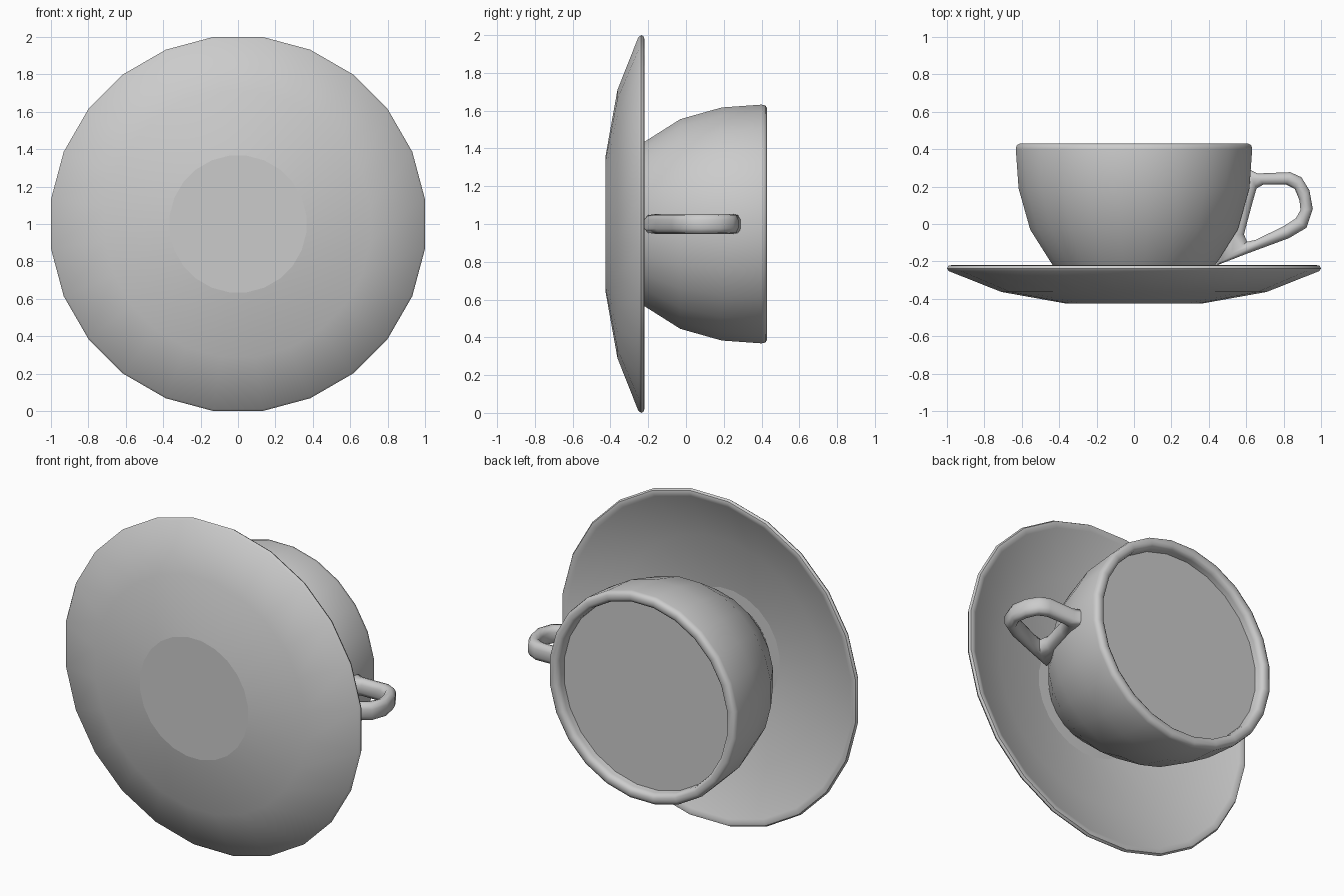
import bpy, bmesh, math
from mathutils import Vector

if "Cube" in bpy.data.objects:
    bpy.data.objects.remove(bpy.data.objects["Cube"])

SIDES = 24
HALF = math.pi / SIDES
CZ = 1.0  # height of the common axis, which runs along y


def finish(name, bm, angle=50):
    me = bpy.data.meshes.new(name)
    bm.to_mesh(me)
    bm.free()
    ob = bpy.data.objects.new(name, me)
    bpy.context.collection.objects.link(ob)
    bpy.ops.object.select_all(action='DESELECT')
    ob.select_set(True)
    bpy.context.view_layer.objects.active = ob
    bpy.ops.object.shade_smooth_by_angle(angle=math.radians(angle))
    return ob


def ring(bm, r, y):
    r /= math.cos(HALF)  # profile radii are measured across the flats
    return [bm.verts.new((r * math.cos(HALF * (2 * i + 1)), y,
                          CZ + r * math.sin(HALF * (2 * i + 1)))) for i in range(SIDES)]


def lathe(name, profile):
    """Revolve (radius, y) points about the axis, with crisp flat end caps."""
    bm = bmesh.new()
    rings = [ring(bm, r, y) for r, y in profile]
    for a, b in zip(rings, rings[1:]):
        for j in range(SIDES):
            k = (j + 1) % SIDES
            bm.faces.new((a[j], b[j], b[k], a[k]))
    bm.faces.new(ring(bm, *profile[0]))
    bm.faces.new(ring(bm, *profile[-1])[::-1])
    return finish(name, bm)


# Saucer: underside, rounded rim, dished upper face
lathe("saucer", [(0.365, -0.425), (0.71, -0.363), (0.99, -0.252), (1.0, -0.237),
                 (0.992, -0.223), (0.975, -0.22), (0.955, -0.23),
                 (0.69, -0.33), (0.36, -0.39)])

# Cup: outer wall, rounded lip, inner wall down to the floor
lathe("cup", [(0.29, -0.39), (0.435, -0.22), (0.555, -0.03), (0.617, 0.19),
              (0.632, 0.40), (0.628, 0.42), (0.612, 0.43), (0.588, 0.43),
              (0.572, 0.42), (0.567, 0.40), (0.555, 0.19), (0.50, -0.02),
              (0.38, -0.20), (0.24, -0.33)])

# Drink surface just below the lip
bm = bmesh.new()
bm.faces.new(ring(bm, 0.566, 0.37)[::-1])
finish("drink", bm)

# Handle: closed loop lofted between outer and inner (x, y) outlines
outline = [((0.60, 0.30), (0.655, 0.19)), ((0.66, 0.27), (0.69, 0.21)),
           ((0.835, 0.277), (0.815, 0.21)), ((0.895, 0.25), (0.86, 0.187)),
           ((0.938, 0.18), (0.885, 0.125)), ((0.956, 0.08), (0.89, 0.075)),
           ((0.922, -0.02), (0.865, 0.03)), ((0.83, -0.075), (0.80, -0.012)),
           ((0.60, -0.16), (0.65, -0.085)), ((0.44, -0.222), (0.605, -0.095)),
           ((0.48, -0.06), (0.588, -0.055)), ((0.54, 0.12), (0.635, 0.12))]
section = [(-1, 0.45), (-0.65, 0.88), (0, 1), (0.65, 0.88), (1, 0.45)]
section += [(u, -w) for u, w in reversed(section)]
bm = bmesh.new()
loops = []
for outer, inner in outline:
    o, i = Vector(outer), Vector(inner)
    mid, half = (o + i) / 2, (o - i) / 2
    pts = [(mid + half * u, w) for u, w in section]
    loops.append([bm.verts.new((p.x, p.y, CZ + 0.053 * w)) for p, w in pts])
for a, b in zip(loops, loops[1:] + loops[:1]):
    for j in range(len(section)):
        k = (j + 1) % len(section)
        bm.faces.new((a[j], b[j], b[k], a[k]))
bmesh.ops.recalc_face_normals(bm, faces=bm.faces)
finish("handle", bm, 60)
